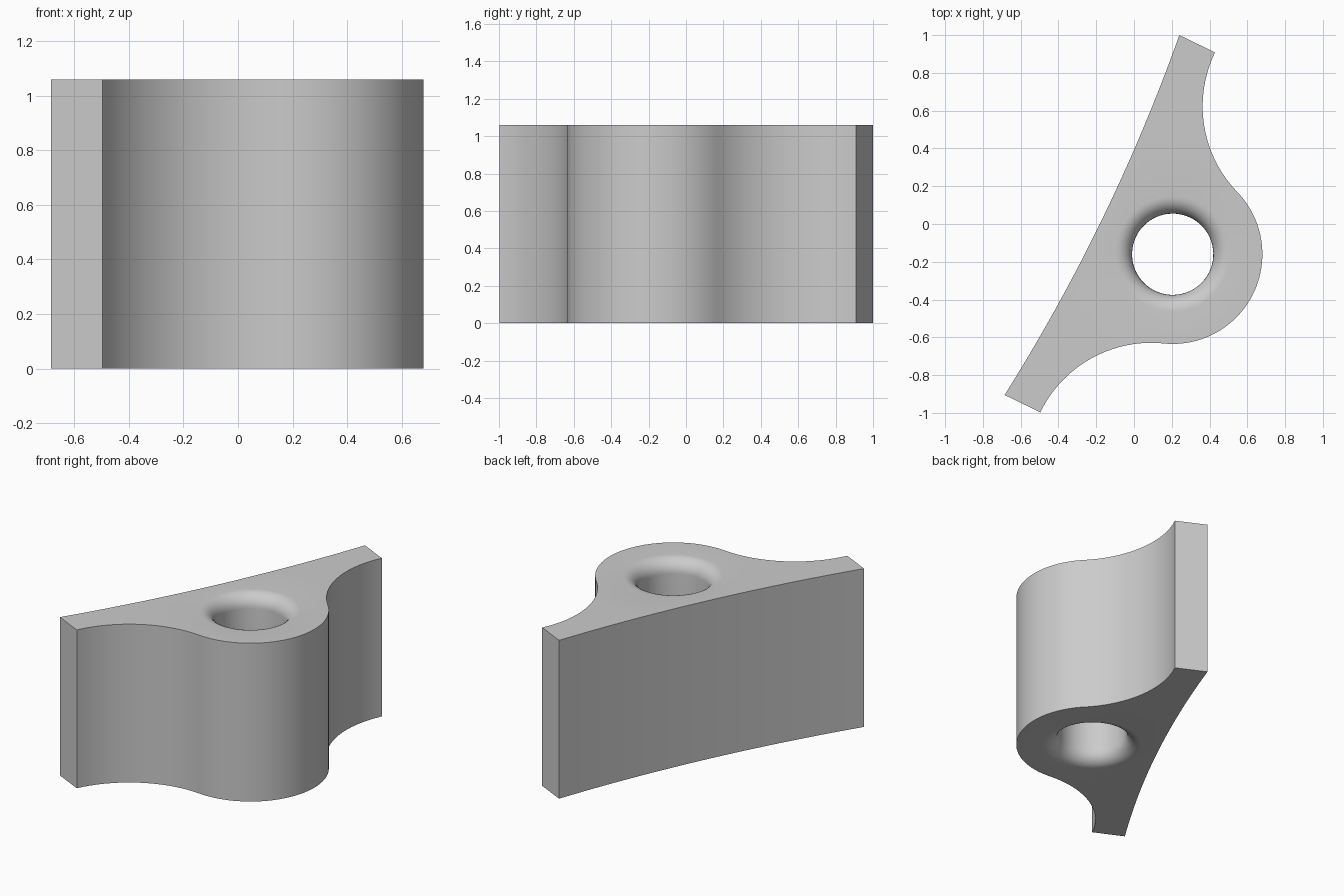
import bpy, bmesh
from math import sin, cos, pi, atan2, asin
from mathutils import Vector

cube = bpy.data.objects.get("Cube")
if cube:
    bpy.data.objects.remove(cube)

H = 1.06                                  # block height
HALF, TIP = 1.059, 0.21                   # half length and tip thickness
BOSS_V, BOSS_R, WAIST_R = 0.475, 0.475, 0.653
SAG = 0.058                               # bow of the back face
HOLE_R, LIP = 0.215, 0.09                 # bore and its rounded lips
ORIGIN = Vector((-0.2225, 0.0475))
U = Vector((0.437, 0.9)).normalized()     # along the back face
V = Vector((U.y, -U.x))                   # towards the boss


def arc(cu, cv, r, a0, a1, n):
    return [(cu + r * cos(a0 + (a1 - a0) * i / n),
             cv + r * sin(a0 + (a1 - a0) * i / n)) for i in range(n + 1)]


def place(u, v, z):
    p = ORIGIN + U * u + V * v
    return (p.x, p.y, z)


# Half outline: concave waist, then boss, up to the axis of symmetry
waist_v = TIP + WAIST_R
join = atan2(waist_v - BOSS_V, HALF)
half = arc(HALF, waist_v, WAIST_R, -pi / 2, -pi + join, 20)
half += arc(0, BOSS_V, BOSS_R, join, pi / 2, 20)[1:]
outline = half + [(-u, v) for u, v in reversed(half[:-1])]

# Bowed back face from the left tip to the right tip
back_r = (HALF ** 2 + SAG ** 2) / (2 * SAG)
sweep = asin(HALF / back_r)
outline += arc(0, SAG - back_r, back_r, pi / 2 + sweep, pi / 2 - sweep, 24)

bm = bmesh.new()


def ring(points, z):
    return [bm.verts.new(place(u, v, z)) for u, v in points]


def bridge(a, b):
    for i in range(len(a)):
        j = (i + 1) % len(a)
        bm.faces.new((a[i], a[j], b[j], b[i]))


# Outer wall
outer = [ring(outline, z) for z in (0, H)]
bridge(*outer)

# Bore with rounded lips at both ends
lip = [(HOLE_R + LIP * (1 - sin(t)), LIP * (1 - cos(t)))
       for t in (pi / 2 * i / 8 for i in range(9))]
section = lip + [(r, H - z) for r, z in reversed(lip)]
bore = [ring(arc(0, BOSS_V, r, 0, 2 * pi, 64)[:-1], z) for r, z in section]
for a, b in zip(bore, bore[1:]):
    bridge(a, b)

# Flat caps around the bore
for loop, hole, z in ((outer[0], bore[0], -1), (outer[1], bore[-1], 1)):
    edges = [bm.edges.get((l[i - 1], l[i])) for l in (loop, hole) for i in range(len(l))]
    bmesh.ops.triangle_fill(bm, edges=edges, use_beauty=True, normal=(0, 0, z))
bmesh.ops.recalc_face_normals(bm, faces=bm.faces[:])

mesh = bpy.data.meshes.new("bracket_body")
bm.to_mesh(mesh)
bm.free()
body = bpy.data.objects.new("bracket_body", mesh)
bpy.context.collection.objects.link(body)

# Plain grey finish
grey = bpy.data.materials.new("light_grey")
grey.use_nodes = True
grey.diffuse_color = (0.6, 0.6, 0.6, 1)
grey.node_tree.nodes["Principled BSDF"].inputs["Base Color"].default_value = (0.6, 0.6, 0.6, 1)
mesh.materials.append(grey)

bpy.context.view_layer.objects.active = body
body.select_set(True)
bpy.ops.object.shade_smooth_by_angle(angle=pi / 6)
